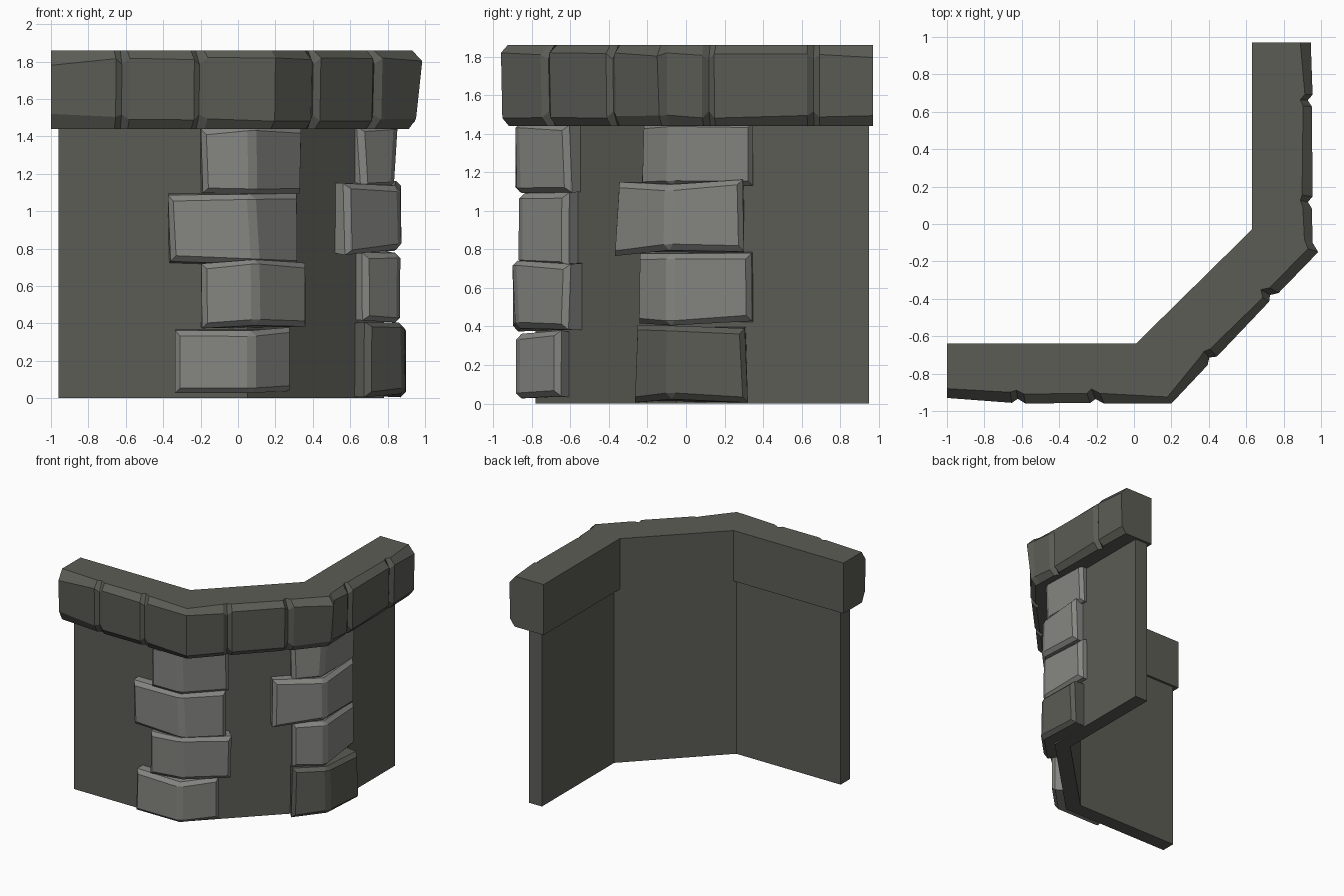
import bpy, bmesh, random
from mathutils import Vector

if "Cube" in bpy.data.objects:
    bpy.data.objects.remove(bpy.data.objects["Cube"])

random.seed(4)


def material(name, rgb):
    m = bpy.data.materials.new(name)
    m.diffuse_color = (*rgb, 1)
    m.use_nodes = True
    m.node_tree.nodes["Principled BSDF"].inputs["Base Color"].default_value = m.diffuse_color
    return m


DARK = material("dark stone", (0.107, 0.107, 0.093))
LIGHT = material("light stone", (0.235, 0.235, 0.22))


def finish(name, bm, mat):
    bmesh.ops.recalc_face_normals(bm, faces=bm.faces[:])
    me = bpy.data.meshes.new(name)
    bm.to_mesh(me)
    bm.free()
    me.materials.append(mat)
    ob = bpy.data.objects.new(name, me)
    bpy.context.collection.objects.link(ob)
    return ob


def prism(plan, z0, z1):
    bm = bmesh.new()
    low = [bm.verts.new((p[0], p[1], z0)) for p in plan]
    top = [bm.verts.new((p[0], p[1], z1)) for p in plan]
    n = len(plan)
    bm.faces.new(low[::-1])
    bm.faces.new(top)
    for i in range(n):
        j = (i + 1) % n
        bm.faces.new((low[i], low[j], top[j], top[i]))
    return bm, low, top


# Thin wall bent in three panels
wall_plan = [(-0.96, -0.78), (0.05, -0.78), (0.78, -0.05), (0.78, 0.95),
             (0.66, 0.95), (0.66, 0.0), (0.0, -0.66), (-0.96, -0.66)]
finish("wall", prism(wall_plan, 0, 1.46)[0], DARK)


# Quoin stones: chamfered blocks wrapped round a wall corner
def stone(name, corner, d1, n1, d2, n2, a, b, p, z0, z1, mat):
    m = (n1 + n2) / (1 + n1.dot(n2))
    back = -0.03
    plan = [corner + d1 * a + n1 * back, corner + d1 * a + n1 * p,
            corner + m * p,
            corner + d2 * b + n2 * p, corner + d2 * b + n2 * back,
            corner + m * back]
    bm, low, top = prism(plan, z0, z1)
    outer = [r[i] for r in (low, top) for i in (1, 2, 3)]
    for v in outer:
        v.co.x += random.uniform(-0.015, 0.015)
        v.co.y += random.uniform(-0.015, 0.015)
        v.co.z = max(0.004, v.co.z + random.uniform(-0.02, 0.02))
    edges = [e for e in bm.edges if all(v in outer for v in e.verts)]
    bmesh.ops.bevel(bm, geom=edges, offset=0.028, segments=1,
                    affect='EDGES', profile=0.5)
    finish(name, bm, mat)


k = 0.5 ** 0.5
DIAG, DN = Vector((k, k)), Vector((k, -k))
front_corner = (Vector((0.05, -0.78)), Vector((-1, 0)), Vector((0, -1)), DIAG, DN)
side_corner = (Vector((0.78, -0.05)), -DIAG, DN, Vector((0, 1)), Vector((1, 0)))
# left length, right length, projection, bottom, top
front_rows = [(0.38, 0.24, 0.09, 0.03, 0.37), (0.25, 0.34, 0.11, 0.38, 0.73),
              (0.42, 0.31, 0.09, 0.72, 1.10), (0.25, 0.33, 0.10, 1.10, 1.45)]
side_rows = [(0.22, 0.36, 0.11, 0.01, 0.40), (0.21, 0.40, 0.075, 0.42, 0.79),
             (0.37, 0.35, 0.095, 0.78, 1.15), (0.22, 0.39, 0.06, 1.14, 1.45)]
for label, place, rows in (("front", front_corner, front_rows),
                           ("side", side_corner, side_rows)):
    for i, row in enumerate(rows):
        dark = label == "side" and i == 0
        stone(f"{label}_quoin_{i + 1}", *place, *row, DARK if dark else LIGHT)

# Coping: block profile swept along the wall, notched at each joint
OUT = [Vector(p) for p in ((-1, -0.96), (0.2, -0.96), (0.985, -0.15), (0.955, 0.97))]
OUT_AFTER = Vector((0.955, -0.10))
INN = [Vector(p) for p in ((-1, -0.64), (0.01, -0.64), (0.63, -0.03), (0.63, 0.97))]
joints = {0: (0.32, 0.67), 1: (0.28, 0.70), 2: (0.20, 0.71)}

stations = []
for s in range(3):
    stations.append((OUT[s], INN[s], 0.03 if s == 0 else 0.0))
    if s == 2:
        stations.append((OUT_AFTER, INN[2].lerp(INN[3], 0.05), 0.0))
    start = OUT_AFTER if s == 2 else OUT[s]
    for t in joints[s]:
        for dt, notch in ((-0.03, 0.004), (0, 0.026), (0.03, 0.0)):
            stations.append((start.lerp(OUT[s + 1], t + dt),
                             INN[s].lerp(INN[s + 1], t + dt), notch))
stations.append((OUT[3], INN[3], 0.01))

bm = bmesh.new()
rings = []
for o, i, notch in stations:
    d = (o - i).normalized()
    j = lambda a: random.uniform(-a, a)
    corner = 0.0 if notch > 0.02 else 0.012
    lean = 0.035 if o in (OUT[2],) else 0.008
    section = [(i, 1.44), (i, 1.86),
               (o - d * (0.05 + notch + j(0.01)), 1.86),
               (o - d * notch, 1.81 - notch + j(corner)),
               (o - d * (notch + lean), 1.49 + notch + j(corner)),
               (o - d * (0.04 + notch + lean), 1.44)]
    rings.append([bm.verts.new((p.x, p.y, z)) for p, z in section])
for r, q in zip(rings, rings[1:]):
    for n in range(6):
        m = (n + 1) % 6
        bm.faces.new((r[n], r[m], q[m], q[n]))
bm.faces.new(rings[0])
bm.faces.new(rings[-1][::-1])
finish("coping", bm, DARK)
